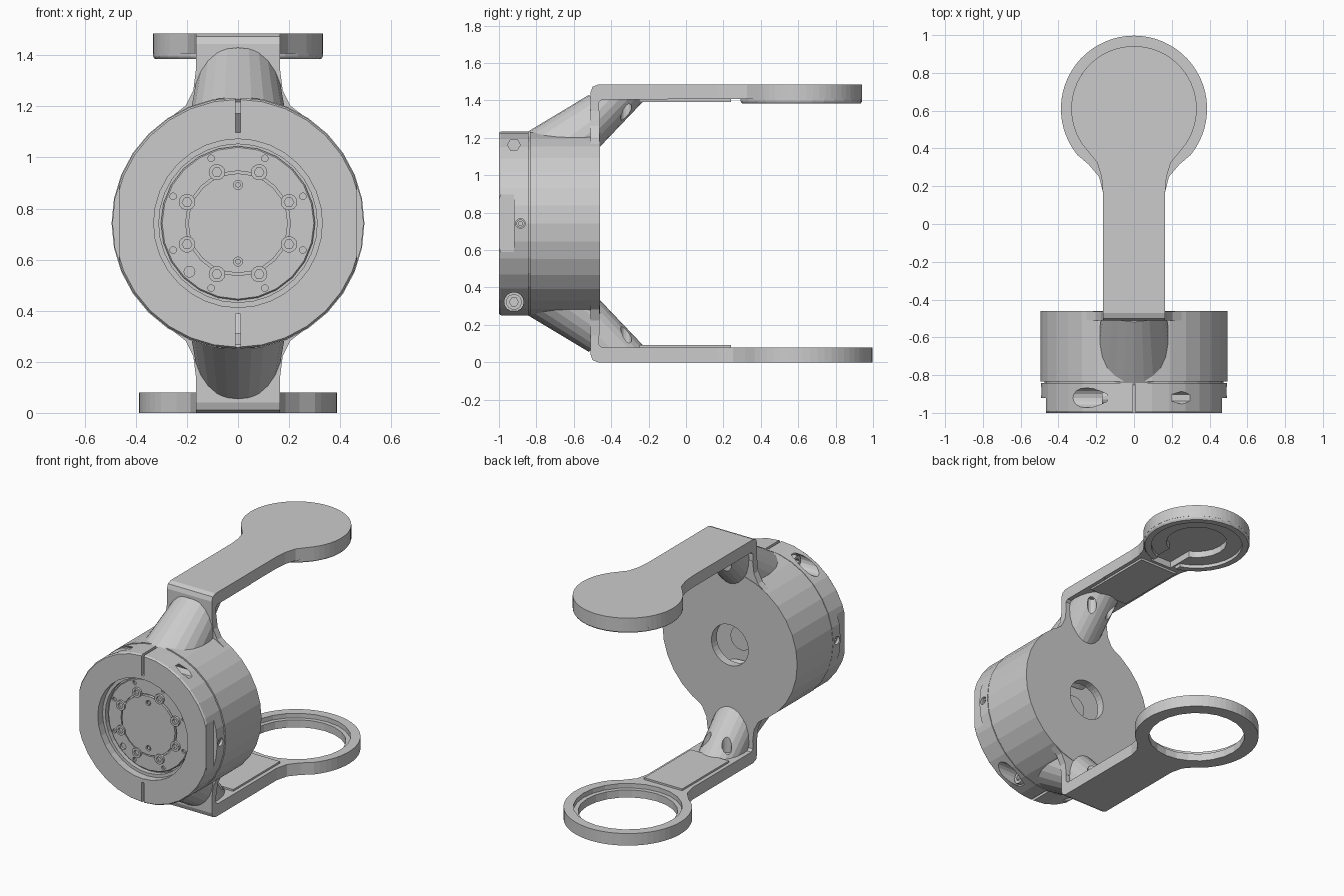
import bpy, bmesh, math
from mathutils import Vector

if "Cube" in bpy.data.objects:
    bpy.data.objects.remove(bpy.data.objects["Cube"])

C = 0.7425          # height of the drum axis
H = 2 * C           # total height
HUB_Y = 0.61        # centre of the two end discs


def finish(name, bm, flip=False):
    if flip:                                   # mirror top to bottom
        for v in bm.verts:
            v.co.z = H - v.co.z
    bmesh.ops.recalc_face_normals(bm, faces=bm.faces)
    me = bpy.data.meshes.new(name)
    bm.to_mesh(me)
    bm.free()
    ob = bpy.data.objects.new(name, me)
    bpy.context.collection.objects.link(ob)
    return ob


def prism(name, pts, axis, a, b, flip=False):
    place = {'X': lambda p, t: (t, p[0], p[1]), 'Y': lambda p, t: (p[0], t, p[1]),
             'Z': lambda p, t: (p[0], p[1], t)}[axis]
    bm = bmesh.new()
    r1 = [bm.verts.new(place(p, a)) for p in pts]
    r2 = [bm.verts.new(place(p, b)) for p in pts]
    n = len(pts)
    bm.faces.new(r1)
    bm.faces.new(r2)
    for i in range(n):
        bm.faces.new((r1[i], r1[(i + 1) % n], r2[(i + 1) % n], r2[i]))
    return finish(name, bm, flip)


def circle(u, v, r, n=28, off=0.0):
    return [(u + r * math.cos(2 * math.pi * (i + off) / n),
             v + r * math.sin(2 * math.pi * (i + off) / n)) for i in range(n)]


def rect(u0, v0, u1, v1):
    return [(u0, v0), (u1, v0), (u1, v1), (u0, v1)]


def lathe(name, prof, axis='Y', n=32):
    """Closed (radius, position) outline turned round the drum or end-disc axis."""
    bm = bmesh.new()
    rings = []
    for i in range(n):
        a = 2 * math.pi * i / n
        c, s = math.cos(a), math.sin(a)
        rings.append([bm.verts.new((r * c, t, C + r * s) if axis == 'Y'
                                   else (r * c, HUB_Y + r * s, t)) for r, t in prof])
    m = len(prof)
    for i in range(n):
        p, q = rings[i], rings[(i + 1) % n]
        for j in range(m):
            k = (j + 1) % m
            bm.faces.new((p[j], p[k], q[k], q[j]))
    return finish(name, bm)


def cut(ob, *cutters):
    for c in cutters:
        c.hide_render = True
        mod = ob.modifiers.new("cut", 'BOOLEAN')
        mod.object, mod.operation, mod.solver = c, 'DIFFERENCE', 'EXACT'
        bpy.context.view_layer.objects.active = ob
        bpy.ops.object.modifier_apply(modifier=mod.name)
        bpy.data.objects.remove(c, do_unlink=True)


def slant(name, p0, p1, r0, r1, clips, flip):
    """Slanted round strut in the x=0 plane, clipped by (point, outward normal) planes."""
    p0, p1 = Vector((0, *p0)), Vector((0, *p1))
    d = p1 - p0
    bm = bmesh.new()
    bmesh.ops.create_cone(bm, cap_ends=True, segments=24, radius1=r0, radius2=r1, depth=d.length)
    m = d.to_track_quat('Z', 'X').to_matrix().to_4x4()
    m.translation = (p0 + p1) / 2
    bm.transform(m)
    for co, no in clips:
        res = bmesh.ops.bisect_plane(bm, geom=bm.verts[:] + bm.edges[:] + bm.faces[:],
                                     plane_co=co, plane_no=no, clear_outer=True)
        edges = [e for e in res['geom_cut'] if isinstance(e, bmesh.types.BMEdge)]
        bmesh.ops.holes_fill(bm, edges=edges)
    return finish(name, bm, flip)


def paddle(r, fillet, start, n=22):
    half = [(0.165, -0.1), (0.165, 0.17)] + fillet
    for i in range(n + 1):
        a = math.radians(start + (90 - start) * i / n)
        half.append((r * math.cos(a), HUB_Y + r * math.sin(a)))
    half[-1] = (0, HUB_Y + r)
    return half + [(-x, y) for x, y in reversed(half[:-1])]


# Drum shell with a bored back wall
lathe("drum_shell", [(0.135, -0.46), (0.495, -0.46), (0.495, -0.835), (0.475, -0.835),
                     (0.475, -0.85), (0.43, -0.85), (0.43, -0.515), (0.135, -0.515)])

# Back plate flaring into the two necks
side = [(0.165, 0.60), (0.175, 0.52), (0.205, 0.46), (0.27, 0.41)]
plate = [(x, C + z) for x, z in side] + [(x, C - z) for x, z in reversed(side)]
back = prism("back_plate", plate + [(-x, z) for x, z in reversed(plate)], 'Y', -0.51, -0.463)
cut(back, prism("c", circle(0, C, 0.3), 'Y', -0.7, 0))

# Split clamp ring at the front
ring = lathe("clamp_ring", [(0.33, -1.0), (0.485, -1.0), (0.492, -0.99), (0.492, -0.842),
                            (0.31, -0.842), (0.31, -0.95), (0.33, -0.95)])
for s in (-1, 1):
    zt = C + s * 0.42
    cut(ring,
        prism("c", rect(-0.009, C + s * 0.355, 0.009, C + s * 0.6), 'Y', -1.1, -0.8),
        prism("c", rect(s * 0.465, 0, s * 0.7, 2), 'Y', -1.1, -0.92),
        prism("c", circle(-0.92, zt, 0.052, 16), 'X', -s * 0.14, -s * 0.6),
        prism("c", circle(-0.92, zt, 0.034, 6), 'X', s * 0.16, s * 0.6),
        prism("c", circle(-0.885, C, 0.026, 12), 'X', s * 0.43, s * 0.6))
    head = prism("clamp_screw", circle(-0.92, zt, 0.042, 14), 'X', -s * 0.13, -s * 0.17)
    cut(head, prism("c", circle(-0.92, zt, 0.024, 6), 'X', -s * 0.15, -s * 0.3))
    pin = prism("side_screw", circle(-0.885, C, 0.022, 12), 'X', s * 0.42, s * 0.475)
    cut(pin, prism("c", circle(-0.885, C, 0.011, 6), 'X', s * 0.45, s * 0.6))

# Motor inside the drum: flange, hub and rear boss
motor = lathe("motor_body", [(0.0001, -0.92), (0.205, -0.92), (0.205, -0.93), (0.30, -0.93),
                             (0.305, -0.92), (0.42, -0.92), (0.42, -0.62), (0.0001, -0.62)])
bpy.data.objects.remove(motor, do_unlink=True)
motor = prism("motor_body", circle(0, C, 0.325, 16), 'Y', -0.92, -0.62)
prism("rear_boss", circle(0, C, 0.08, 16), 'Y', -0.63, -0.58)
flange = lathe("motor_flange", [(0.205, -0.935), (0.297, -0.935), (0.302, -0.93),
                                (0.302, -0.91), (0.205, -0.91)], n=24)
hub = prism("motor_hub", circle(0, C, 0.195, 24), 'Y', -0.94, -0.91)
for i in range(8):
    a = math.radians(22.5 + 45 * i)
    ca, sa = math.cos(a), math.sin(a)
    cut(flange, prism("c", circle(0.275 * ca, C + 0.275 * sa, 0.013, 10), 'Y', -1, -0.915))
    u, v = 0.216 * ca, C + 0.216 * sa
    bolt = prism("flange_bolt", circle(u, v, 0.032, 14), 'Y', -0.95, -0.91)
    cut(bolt, prism("c", circle(u, v, 0.019, 6), 'Y', -1, -0.93))
cut(flange, prism("c", circle(-0.19, C - 0.19, 0.021, 12), 'Y', -1, -0.915))
for s in (-1, 1):
    v = C + s * 0.15
    cut(hub, prism("c", circle(0, v, 0.018, 12), 'Y', -1, -0.925))
    prism("hub_pin", circle(0, v, 0.011, 8), 'Y', -0.937, -0.92)

# Bent neck, outer and inner struts, and arm pad: top and bottom
corner = [(-0.51, C + 0.45), (-0.51, H - 0.04), (-0.50, H - 0.012), (-0.47, H), (-0.1, H),
          (-0.1, H - 0.08), (-0.45, H - 0.08), (-0.465, H - 0.095), (-0.465, C + 0.45)]
for where, flip in (("top", False), ("bottom", True)):
    prism(where + "_neck", corner, 'X', -0.165, 0.165, flip)
    slant(where + "_outer_strut", (-0.73, 1.065), (-0.42, 1.30), 0.205, 0.163,
          [((0, -0.50, 0), (0, 1, 0))], flip)
    inner = slant(where + "_inner_strut", (-0.57, 1.24), (-0.32, 1.495), 0.14, 0.135,
                  [((0, -0.48, 0), (0, -1, 0)), ((0, 0, 1.42), (0, 0, 1))], flip)
    for x in (-0.075, 0.075):
        cut(inner, prism("c", circle(x, -0.32, 0.03, 12), 'Z', 1.1, 1.395, flip))
    prism(where + "_arm_pad", rect(-0.14, -0.25, 0.14, 0.24), 'Z', H - 0.092, H - 0.07, flip)

# Bottom arm ending in an open ring
low = prism("bottom_ring_arm", paddle(0.387, [(0.185, 0.25), (0.24, 0.315)], -39), 'Z', 0, 0.08)
cut(low, prism("c", circle(0, HUB_Y, 0.30, 24), 'Z', -1, 1),
    prism("c", circle(0, HUB_Y, 0.328, 24), 'Z', 0.05, 1))

# Top arm ending in a disc with a stepped recess and cable channel underneath
top = prism("top_disc_arm", paddle(0.332, [(0.172, 0.25), (0.195, 0.325)], -42), 'Z', H - 0.078, H)
rim = lathe("top_disc_rim", [(0.285, H - 0.1), (0.325, H - 0.1), (0.332, H - 0.09),
                             (0.332, H - 0.075), (0.285, H - 0.075)], 'Z', 32)
cut(rim, prism("c", rect(-0.09, 0, 0.09, HUB_Y), 'Z', 1, 2))
cut(top, prism("c", circle(0, HUB_Y, 0.19, 20), 'Z', 1, H - 0.035),
    prism("c", rect(-0.08, 0.26, 0.08, HUB_Y), 'Z', 1, H - 0.035))
